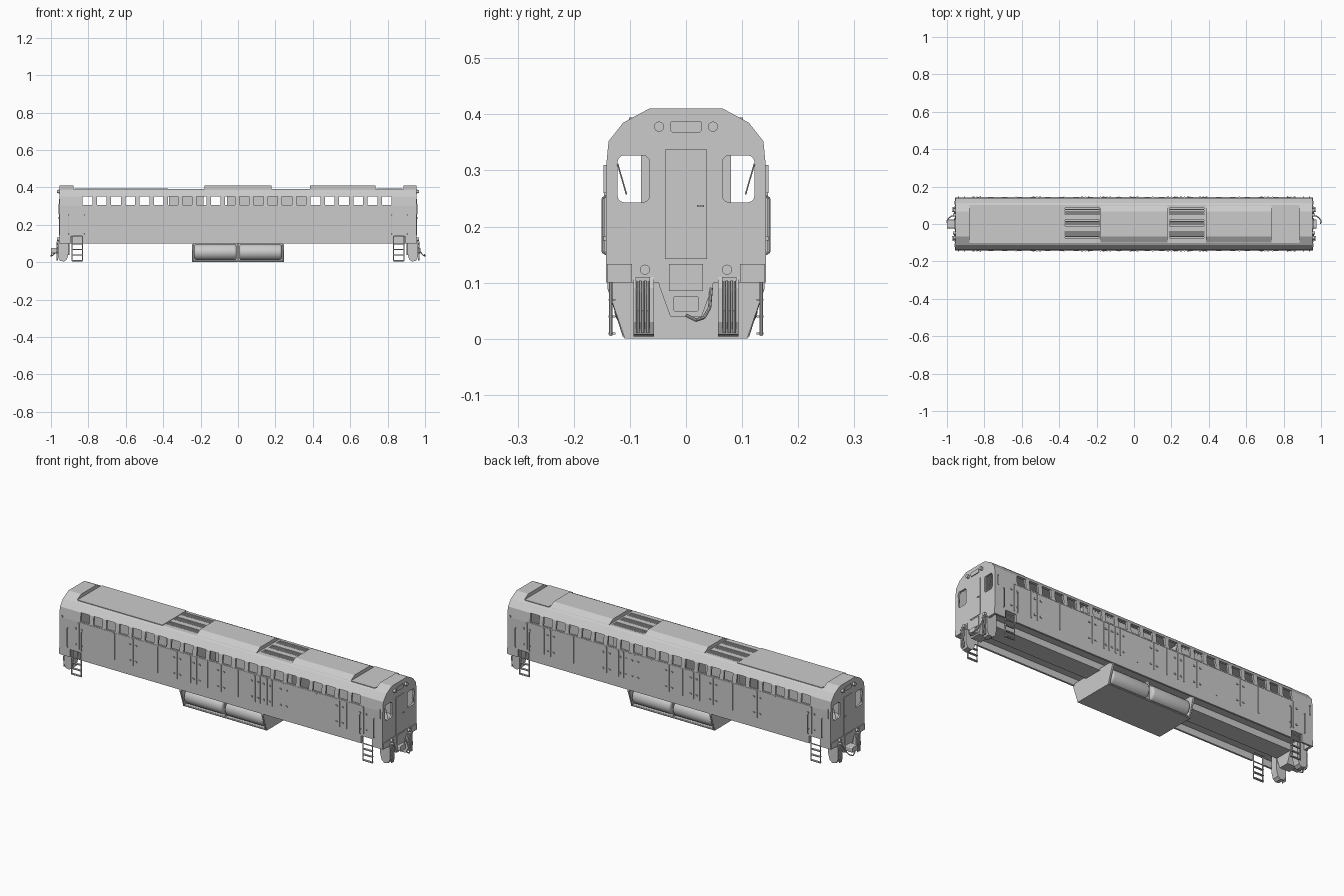
import bpy, bmesh, math
from mathutils import Matrix, Vector

if "Cube" in bpy.data.objects:
    bpy.data.objects.remove(bpy.data.objects["Cube"])

grey = bpy.data.materials.new("plain grey")
grey.diffuse_color = (0.6, 0.6, 0.6, 1)
grey.use_nodes = True
grey.node_tree.nodes["Principled BSDF"].inputs["Base Color"].default_value = grey.diffuse_color
BOTH = (-1, 1)


def finish(name, bm, smooth=False):
    bmesh.ops.recalc_face_normals(bm, faces=bm.faces)
    me = bpy.data.meshes.new(name)
    bm.to_mesh(me)
    bm.free()
    me.materials.append(grey)
    ob = bpy.data.objects.new(name, me)
    bpy.context.collection.objects.link(ob)
    if smooth:
        bpy.ops.object.select_all(action='DESELECT')
        bpy.context.view_layer.objects.active = ob
        ob.select_set(True)
        bpy.ops.object.shade_smooth_by_angle(angle=math.radians(40))
    return ob


def add_box(bm, x0, x1, y0, y1, z0, z1):
    m = Matrix.Translation(((x0 + x1) / 2, (y0 + y1) / 2, (z0 + z1) / 2))
    bmesh.ops.create_cube(bm, size=1, matrix=m @ Matrix.Diagonal((abs(x1 - x0), abs(y1 - y0), z1 - z0, 1)))


def boxes(name, items):
    bm = bmesh.new()
    for it in items:
        add_box(bm, *it)
    return finish(name, bm)


def mirrored(items):
    # repeat boxes at both ends and on both sides
    return [(sx * a, sx * b, sy * c, sy * d, e, f) for sx in BOTH for sy in BOTH for a, b, c, d, e, f in items]


def add_prism(bm, pts, a, b, axis='x'):
    make = (lambda p, t: (t, p[0], p[1])) if axis == 'x' else (lambda p, t: (p[0], t, p[1]))
    r0 = [bm.verts.new(make(p, a)) for p in pts]
    r1 = [bm.verts.new(make(p, b)) for p in pts]
    bm.faces.new(r0)
    bm.faces.new(r1)
    for i in range(len(pts)):
        j = (i + 1) % len(pts)
        bm.faces.new((r0[i], r0[j], r1[j], r1[i]))


def prism(name, pts, a, b, axis='x'):
    bm = bmesh.new()
    add_prism(bm, pts, a, b, axis)
    return finish(name, bm)


def sym(half):
    return half + [(-y, z) for y, z in reversed(half)]


def rounded(cy, cz, w, h, r):
    pts = []
    for k, (sy, sz) in enumerate(((1, 1), (-1, 1), (-1, -1), (1, -1))):
        for i in range(4):
            t = math.radians(90 * k + 30 * i)
            pts.append((cy + sy * (w / 2 - r) + r * math.cos(t), cz + sz * (h / 2 - r) + r * math.sin(t)))
    return pts


def rods(name, paths, r):
    bm = bmesh.new()
    for path in paths:
        for p, q in zip(path, path[1:]):
            p, q = Vector(p), Vector(q)
            m = Matrix.Translation((p + q) / 2) @ (q - p).to_track_quat('Z', 'Y').to_matrix().to_4x4()
            bmesh.ops.create_cone(bm, cap_ends=True, segments=8, radius1=r, radius2=r, depth=(q - p).length, matrix=m)
    return finish(name, bm, True)


def cut(target, cutter):
    mod = target.modifiers.new("cut", 'BOOLEAN')
    mod.operation, mod.object, mod.solver = 'DIFFERENCE', cutter, 'EXACT'
    bpy.context.view_layer.objects.active = target
    bpy.ops.object.modifier_apply(modifier=mod.name)
    bpy.data.objects.remove(cutter)


# hollow car body
body = prism("body_shell", sym([(.143, .10), (.143, .30), (.138, .352), (.112, .385), (.066, .41)]), -.955, .955)
cut(body, boxes("roof_cut", [(-.88, .885, -.3, .3, .391, .5)]))
cut(body, prism("inside_cut", sym([(.133, .147), (.133, .30), (.128, .347), (.105, .376), (.09, .381)]), -.945, .945))
cut(body, boxes("underfloor_cut", [(-.945, .945, -.133, .133, .05, .135)]))
win_x = [-.805 + .0762 * i for i in range(22)]
cut(body, boxes("side_window_cut", [(x - .026, x + .026, -.3, .3, .305, .352) for x in win_x]))
cut(body, boxes("step_cut", mirrored([(.828, .892, .122, .2, .04, .14)])))
for s in BOTH:
    cut(body, prism("cab_window_cut", rounded(s * .0935, .285, .057, .084, .012), -1.2, 1.2))

# roof fan slots with slats
slots = [(-.37, -.185), (.19, .375)]
rows = [.068, .005, -.058]
cut(body, boxes("slot_cut", [(a, b, y - .017, y + .017, .37, .45) for a, b in slots for y in rows]))
boxes("roof_slats", [(a, b, y + k * .009 - .0025, y + k * .009 + .0025, .379, .389)
                     for a, b in slots for y in rows for k in (-1, 0, 1)])

# raised roof hatches
for a, b in ((-.178, .178), (.385, .735)):
    prism("roof_hatch", sym([(.103, .388), (.066, .41)]), a, b)
boxes("roof_panel", [(-.875, -.375, -.102, .102, .388, .394), (.74, .88, -.102, .102, .388, .394)])

# machinery seen through the windows
boxes("engine_core", [(-.37, -.185, -.08, .08, .14, .378), (-.06, .375, -.08, .08, .14, .378)])

# centre sill under the floor
boxes("centre_sill", [(-.945, .945, -.05, .05, .10, .14)])

# raised door seams, hinges and latches on both sides
seams = [-.84, -.63, -.52, -.375, -.26, -.18, -.145, -.08, 0, .10, .20, .23, .27, .30, .37, .565, .70, .74, .84]
boxes("door_seams", [(x - .003, x + .003, s * .141, s * .146, .155, .295) for x in seams for s in BOTH])
boxes("door_latches", [(x + d - .005, x + d + .005, s * .141, s * .147, z, z + .007)
                       for x in seams[::2] for d in (-.018, .018) for z in (.175, .26) for s in BOTH])
boxes("window_rail", [(-.84, .84, s * .141, s * .1445, .297, .301) for s in BOTH])

# fuel tank with side cylinders
bm = bmesh.new()
outline = sym([(.110, .003), (.140, .09), (.140, .11)])
for a, b in ((-.247, -.238), (.238, .247)):
    add_prism(bm, outline, a, b)
add_box(bm, -.24, .24, -.055, .055, .003, .11)
add_box(bm, -.247, .247, -.110, .110, 0, .009)
add_box(bm, -.004, .004, -.105, .105, .005, .11)
finish("fuel_tank", bm)
for sx in BOTH:
    for sy in BOTH:
        bm = bmesh.new()
        m = Matrix.Translation((sx * .121, sy * .085, .054)) @ Matrix.Rotation(math.pi / 2, 4, 'Y')
        bmesh.ops.create_cone(bm, cap_ends=True, segments=32, radius1=.043, radius2=.043, depth=.228, matrix=m)
        rim = [e for e in bm.edges if any(len(f.verts) > 4 for f in e.link_faces)]
        bmesh.ops.bevel(bm, geom=rim, offset=.014, segments=4, profile=.5, affect='EDGES')
        finish("air_cylinder", bm, True)
        rods("tank_strap", [[(sx * .24, sy * .137, .09), (sx * .24, sy * .110, .005), (sx * .004, sy * .110, .005)]], .003)

# ends: door, lights, pilot legs, coupler pocket
for s in BOTH:
    e = s * .953
    o = s * .959
    prism("end_door", [(-.037, .142), (.037, .142), (.037, .337), (-.037, .337)], e, s * .958)
    boxes("door_handle", [(e, s * .963, .02, .032, .235, .238)])
    prism("number_board", rounded(0, .378, .056, .021, .005), e, o)
    boxes("lower_panel", [(e, s * .960, -.03, .03, .085, .133)])
    prism("coupler_pocket", sym([(.055, .135), (.048, .095), (.028, .04)]), s * .90, s * .957)
    prism("coupler_head", rounded(0, .062, .046, .028, .005), s * .95, s * (1.0 if s < 0 else .975))
    rods("brake_hose", [[(s * .955, .045, .09), (s * .975, .042, .055), (s * .99, .032, .038),
                         (s * 1.0, .018, .033), (s * .997, 0, .042)]], .003)
    bm = bmesh.new()
    for y, z in ((.048, .378), (-.048, .378), (.073, .123), (-.073, .123)):
        m = Matrix.Translation((s * .957, y, z)) @ Matrix.Rotation(math.pi / 2, 4, 'Y')
        bmesh.ops.create_cone(bm, cap_ends=True, segments=20, radius1=.009, radius2=.009, depth=.02, matrix=m)
    finish("end_lights", bm, True)
    leg = [(.905, .135), (.956, .135), (.956, .11), (.963, .09), (.963, .03), (.952, .008),
           (.93, .004), (.915, .015), (.905, .05)]
    for sy in BOTH:
        prism("pilot_leg", [(s * x, z) for x, z in leg], sy * .057, sy * .094, 'y')
        boxes("hose_bracket", [(e, s * .97, sy * .064, sy * .09, .103, .11)])
        rods("end_hoses", [[(s * .966, sy * y, .105), (s * .969, sy * y, .05), (s * .966, sy * y, .01)]
                           for y in (.068, .077, .086)], .003)
        rods("wiper", [[(s * .958, sy * .122, .312), (s * .958, sy * .106, .257)]], .0013)
        boxes("corner_plate", [(e, s * .958, sy * .096, sy * .141, .10, .133)])
        # ladder and grab rails
        x0, x1 = s * .832, s * .888
        y = sy * .134
        rods("ladder", [[(x, y, .145), (x, y, .006)] for x in (x0, x1)]
             + [[(x0, y, z), (x1, y, z)] for z in (.008, .038, .068, .098)], .003)
        boxes("ladder_treads", [(x0, x1, sy * .126, sy * .138, z, z + .003) for z in (.008, .038, .068)])
        rods("grab_rails", [[(x, sy * .141, .255), (x, sy * .149, .25), (x, sy * .149, .155), (x, sy * .141, .15)]
                            for x in (s * .905, s * .822)], .002)
        boxes("mirror", [(s * .935, s * .942, sy * .141, sy * .147, .26, .31)])
